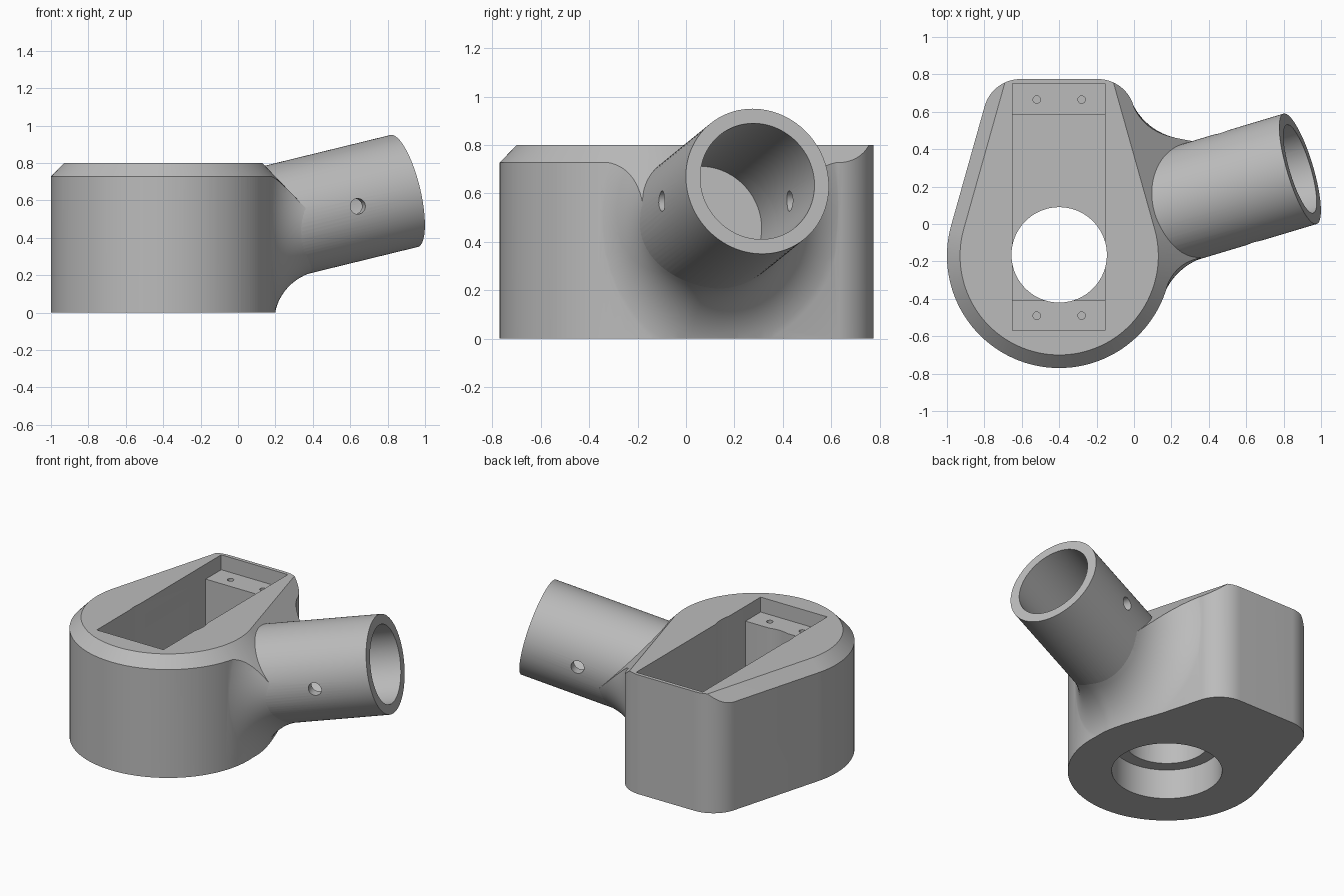
import bpy, bmesh, math
from mathutils import Vector

if "Cube" in bpy.data.objects:
    bpy.data.objects.remove(bpy.data.objects["Cube"])

grey = bpy.data.materials.new("plain_grey")
grey.diffuse_color = (0.5, 0.5, 0.5, 1)
grey.use_nodes = True
grey.node_tree.nodes["Principled BSDF"].inputs["Base Color"].default_value = grey.diffuse_color

CX, CY, R = -0.40, -0.17, 0.60           # round end of the housing
TILT = math.radians(15.7)                # lean of the straight side walls
BACK, CORNER = 0.775, 0.20               # back wall and its corner radius
TUBE_R, BORE_R, BLEND = 0.308, 0.246, 0.34
TUBE_END = Vector((0.888, 0.295, 0.65))
AXIS = Vector((0.932, 0.28, 0.228)).normalized()
SIDE = AXIS.cross(Vector((0, 0, 1))).normalized()
UP = SIDE.cross(AXIS)
SEG = 96


def loft(name, rings, caps=(None, None)):
    """Solid from closed rings; a cap is a flat face or a fan to a point."""
    bm = bmesh.new()
    vs = [[bm.verts.new(p) for p in ring] for ring in rings]
    n = len(vs[0])
    for a, b in zip(vs, vs[1:]):
        for i in range(n):
            bm.faces.new((a[i], a[(i + 1) % n], b[(i + 1) % n], b[i]))
    for ring, tip in zip((vs[0], vs[-1]), caps):
        if tip is None:
            bm.faces.new(ring)
        else:
            t = bm.verts.new(tip)
            for i in range(n):
                bm.faces.new((ring[i], ring[(i + 1) % n], t))
    bmesh.ops.recalc_face_normals(bm, faces=bm.faces)
    me = bpy.data.meshes.new(name)
    bm.to_mesh(me)
    bm.free()
    me.materials.append(grey)
    ob = bpy.data.objects.new(name, me)
    bpy.context.collection.objects.link(ob)
    return ob


def rod(name, a, b, r, n=64):
    a, b = Vector(a), Vector(b)
    d = (b - a).normalized()
    u = d.orthogonal().normalized()
    v = d.cross(u)
    ring = [(u * math.cos(k) + v * math.sin(k)) * r
            for k in (2 * math.pi * i / n for i in range(n))]
    return loft(name, [[a + p for p in ring], [b + p for p in ring]])


def box(name, x0, x1, y0, y1, z0, z1):
    sq = [(x0, y0), (x1, y0), (x1, y1), (x0, y1)]
    return loft(name, [[(x, y, z) for x, y in sq] for z in (z0, z1)])


def combine(ob, tool, op):
    m = ob.modifiers.new(op, 'BOOLEAN')
    m.object, m.operation, m.solver = tool, op, 'EXACT'
    tool.hide_render = True
    bpy.context.view_layer.objects.active = ob
    bpy.ops.object.modifier_apply(modifier=m.name)
    bpy.data.objects.remove(tool)


def arc(cx, cy, r, a0, a1, n):
    return [(cx + r * math.cos(a0 + (a1 - a0) * i / n),
             cy + r * math.sin(a0 + (a1 - a0) * i / n)) for i in range(n + 1)]


# Housing outline: round front, leaning sides, rounded back corners
ct, st = math.cos(TILT), math.sin(TILT)
corner_y = BACK - CORNER
corner_dx = (R - CORNER - (corner_y - CY) * st) / ct
outline = (arc(CX, CY, R, math.pi - TILT, 2 * math.pi + TILT, 96)
           + arc(CX + corner_dx, corner_y, CORNER, TILT, math.pi / 2, 16)
           + arc(CX - corner_dx, corner_y, CORNER, math.pi / 2, math.pi - TILT, 16))
housing = loft("housing", [[(x, y, z) for x, y in outline] for z in (0, 0.8)])


def wall_hit(p):
    """Signed distance and nearest point on the housing wall."""
    best, hit, inside = 9.0, None, True
    q = Vector((p.x, p.y))
    for i, a in enumerate(outline):
        a, b = Vector(a), Vector(outline[(i + 1) % len(outline)])
        e = b - a
        if e.length < 1e-6:
            continue
        if e.x * (q.y - a.y) - e.y * (q.x - a.x) < 0:
            inside = False
        c = a + e * max(0, min(1, (q - a).dot(e) / e.length_squared))
        if (q - c).length < best:
            best, hit = (q - c).length, c
    return (-best if inside else best), hit


# Rolling-ball blend between the tube and the housing wall
STEPS = 14
columns = []
for i in range(SEG):
    k = 2 * math.pi * i / SEG
    rad = SIDE * math.cos(k) + UP * math.sin(k)
    lo, hi = -1.0, 0.4
    for _ in range(22):
        t = (lo + hi) / 2
        c = TUBE_END + AXIS * t + rad * (TUBE_R - 0.002 + BLEND)
        if wall_hit(c)[0] < BLEND - 0.003:
            lo = t
        else:
            hi = t
    hit = wall_hit(c)[1]
    d0 = -rad
    d1 = Vector((hit.x - c.x, hit.y - c.y, 0)).normalized()
    ang = d0.angle(d1)
    col = [TUBE_END + AXIS * t + rad * TUBE_R * 0.85]
    for s in range(STEPS + 1):
        f = s / STEPS
        d = (d0 * math.sin((1 - f) * ang) + d1 * math.sin(f * ang)) / math.sin(ang)
        col.append(c + d * BLEND)
    col.append(col[-1] + d1 * 0.06)
    columns.append(col)
mean_in = sum((c[0] for c in columns), Vector()) / SEG
blend = loft("blend", [list(r) for r in zip(*columns)],
             (mean_in, TUBE_END - AXIS * 1.05))
combine(housing, blend, 'UNION')


# Top chamfer: trims the sides and the blend, but leaves the back wall upright
def chamfer_ring(r, z):
    pts = arc(CX, CY, r, math.pi - TILT, 2 * math.pi + TILT, 96)
    x, y = pts[-1]
    run = (1.2 - y) * st / ct
    return [(a, b, z) for a, b in pts + [(x - run, 1.2), (2 * CX - x + run, 1.2)]]


combine(housing, loft("chamfer_trim", [chamfer_ring(0.53 + 0.77, 0),
                                      chamfer_ring(0.53, 0.8)]), 'INTERSECT')

# Angled tube
ring = [(SIDE * math.cos(k) + UP * math.sin(k)) * TUBE_R
        for k in (2 * math.pi * i / SEG for i in range(SEG))]
combine(housing, loft("tube", [[TUBE_END + AXIS * t + p for p in ring]
                               for t in (-1.0, 0)]), 'UNION')

# Blind bore and cross pin hole in the tube
cuts = [rod("bore", TUBE_END - AXIS * 0.78, TUBE_END + AXIS * 0.1, BORE_R, SEG)]
pin = TUBE_END - AXIS * 0.36
cuts.append(rod("pin_hole", pin - SIDE * 0.42, pin + SIDE * 0.42, 0.042, 32))

# Top pocket with a mounting ledge at each end
cuts.append(box("pocket_top", -0.65, -0.155, -0.57, 0.75, 0.70, 0.9))
cuts.append(box("pocket_deep", -0.65, -0.155, -0.41, 0.585, 0.36, 0.9))

# Vertical opening with a wider recess from below
cuts.append(rod("opening", (-0.4, -0.165, -0.1), (-0.4, -0.165, 1), 0.255, 80))
cuts.append(rod("recess", (-0.4, -0.165, -0.1), (-0.4, -0.165, 0.2), 0.336, 80))

# Screw holes in the ledges
for x in (-0.52, -0.28):
    for y in (-0.49, 0.665):
        cuts.append(rod("screw_hole", (x, y, 0.5), (x, y, 0.9), 0.02, 20))
for c in cuts:
    combine(housing, c, 'DIFFERENCE')

bpy.ops.object.select_all(action='DESELECT')
housing.select_set(True)
bpy.context.view_layer.objects.active = housing
bpy.ops.object.shade_smooth_by_angle(angle=math.radians(30))
